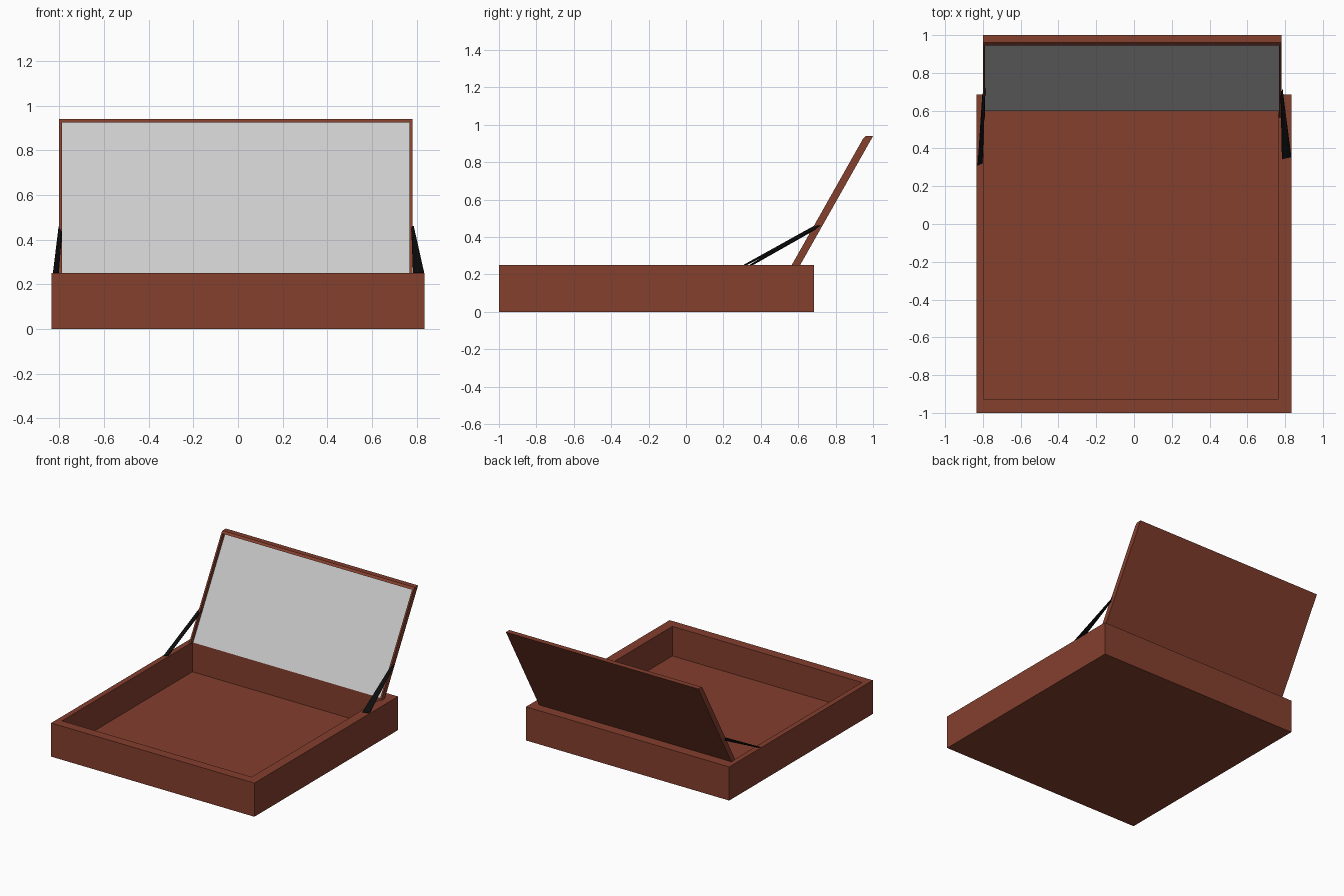
import bpy, bmesh

if "Cube" in bpy.data.objects:
    bpy.data.objects.remove(bpy.data.objects["Cube"])


def material(name, rgb):
    m = bpy.data.materials.new(name)
    m.diffuse_color = (*rgb, 1)
    m.use_nodes = True
    m.node_tree.nodes["Principled BSDF"].inputs["Base Color"].default_value = m.diffuse_color
    return m


wood = material("red_wood", (0.23, 0.05, 0.027))
black = material("black_metal", (0.004, 0.004, 0.004))


def loft(name, rings, mat=None):
    """Join successive rings of points with quads and cap both ends."""
    bm = bmesh.new()
    loops = [[bm.verts.new(p) for p in r] for r in rings]
    for a, b in zip(loops, loops[1:]):
        for i in range(len(a)):
            j = (i + 1) % len(a)
            bm.faces.new((a[i], a[j], b[j], b[i]))
    bm.faces.new(loops[0][::-1])
    bm.faces.new(loops[-1])
    bmesh.ops.recalc_face_normals(bm, faces=bm.faces[:])
    me = bpy.data.meshes.new(name)
    bm.to_mesh(me)
    bm.free()
    ob = bpy.data.objects.new(name, me)
    bpy.context.collection.objects.link(ob)
    if mat:
        me.materials.append(mat)
    return ob


def rect(x0, x1, y0, y1, z):
    return [(x0, y0, z), (x1, y0, z), (x1, y1, z), (x0, y1, z)]


def bar(name, profile, x0, x1, mat=None):
    """Extrude a y-z profile along x."""
    return loft(name, [[(x, y, z) for y, z in profile] for x in (x0, x1)], mat)


# Open tray with hollow interior
outer = (-0.835, 0.835, -1.0, 0.685)
inner = (-0.795, 0.763, -0.93, 0.6)
loft("tray", [rect(*outer, 0), rect(*outer, 0.25),
              rect(*inner, 0.25), rect(*inner, 0.03)], wood)

# Tilted lid: back board, side rails and top rail
L, R, EDGE = -0.8, 0.78, 0.012
bar("lid_board", [(0.602, 0.25), (0.61, 0.25), (1.0, 0.94), (0.992, 0.94)],
    L + EDGE, R - EDGE, wood)
rail = [(0.565, 0.25), (0.61, 0.25), (1.0, 0.94), (0.96, 0.94), (0.946, 0.925)]
bar("lid_rail_left", rail, L, L + EDGE, wood)
bar("lid_rail_right", rail, R - EDGE, R, wood)
bar("lid_rail_top", [(0.946, 0.925), (0.992, 0.926), (1.0, 0.94), (0.96, 0.94)],
    L + EDGE, R - EDGE, wood)

# Grey lining recessed inside the lid
bar("lid_lining", [(0.598, 0.25), (0.602, 0.25), (0.983, 0.925), (0.979, 0.925)],
    L + EDGE, R - EDGE)


# Twisted support stays from tray rim to lid
def stay(name, top_x, base_x, base_y):
    (a, b), (c, d) = top_x, base_x
    top = [(a, 0.69, 0.438), (b, 0.69, 0.438), (b, 0.72, 0.463), (a, 0.68, 0.458)]
    base = [(c, base_y, 0.248), (d, base_y + 0.012, 0.248),
            (d, base_y + 0.012, 0.253), (c, base_y, 0.253)]
    loft(name, [top, base], black)


stay("stay_left", (-0.803, -0.787), (-0.828, -0.802), 0.31)
stay("stay_right", (0.776, 0.786), (0.783, 0.833), 0.342)
